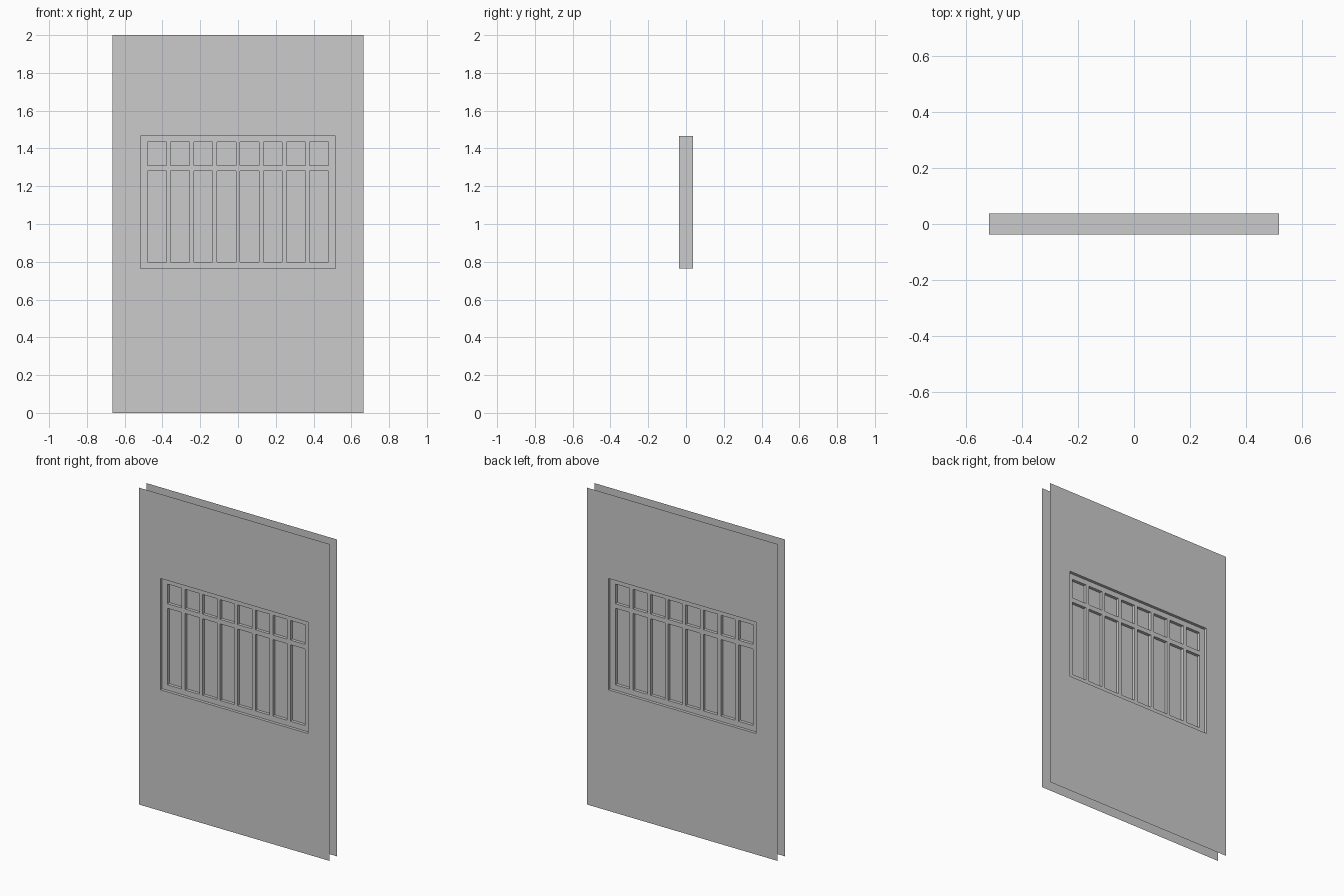
import bpy, bmesh

if "Cube" in bpy.data.objects:
    bpy.data.objects.remove(bpy.data.objects["Cube"])

PANES = 8
PANE_W, BAR_W = 0.0999, 0.0229
HALF_IN = (PANES * PANE_W + (PANES - 1) * BAR_W) / 2
WALL_D, FRAME_D = 0.0375, 0.019


def finish(bm, name):
    bmesh.ops.remove_doubles(bm, verts=bm.verts, dist=1e-5)
    mesh = bpy.data.meshes.new(name)
    bm.to_mesh(mesh)
    bm.free()
    obj = bpy.data.objects.new(name, mesh)
    bpy.context.collection.objects.link(obj)
    return obj


def pierced_panel(name, xs, zs, d):
    """Front and back sheets at y = -d/+d; odd/odd cells are lined openings."""
    bm = bmesh.new()

    def quad(pts, flip=False):
        bm.faces.new([bm.verts.new(p) for p in (pts[::-1] if flip else pts)])

    for i, (x0, x1) in enumerate(zip(xs, xs[1:])):
        for j, (z0, z1) in enumerate(zip(zs, zs[1:])):
            if i % 2 and j % 2:
                for x, flip in ((x0, False), (x1, True)):
                    quad([(x, -d, z0), (x, d, z0), (x, d, z1), (x, -d, z1)], flip)
                for z, flip in ((z0, False), (z1, True)):
                    quad([(x0, -d, z), (x1, -d, z), (x1, d, z), (x0, d, z)], flip)
            else:
                for y, flip in ((-d, False), (d, True)):
                    quad([(x0, y, z0), (x1, y, z0), (x1, y, z1), (x0, y, z1)], flip)
    return finish(bm, name)


# Wall: two open-edged sheets joined by the window reveal
pierced_panel("wall", [-0.665, -0.516, 0.516, 0.665], [0, 0.764, 1.467, 2], WALL_D)

# Window frame with upright bars and one cross rail, set back in the reveal
pane_x = []
for k in range(PANES):
    x = -HALF_IN + k * (PANE_W + BAR_W)
    pane_x += [x, x + PANE_W]
pane_z = [0.798, 1.281, 1.31, 1.434]
pierced_panel("window_frame", [-0.516] + pane_x + [0.516],
              [0.764] + pane_z + [1.467], FRAME_D)

# Glass panes on the centre plane
bm = bmesh.new()
for x0, x1 in zip(pane_x[::2], pane_x[1::2]):
    for z0, z1 in zip(pane_z[::2], pane_z[1::2]):
        bm.faces.new([bm.verts.new(p) for p in
                      ((x0, 0, z0), (x1, 0, z0), (x1, 0, z1), (x0, 0, z1))])
finish(bm, "glass_panes")
